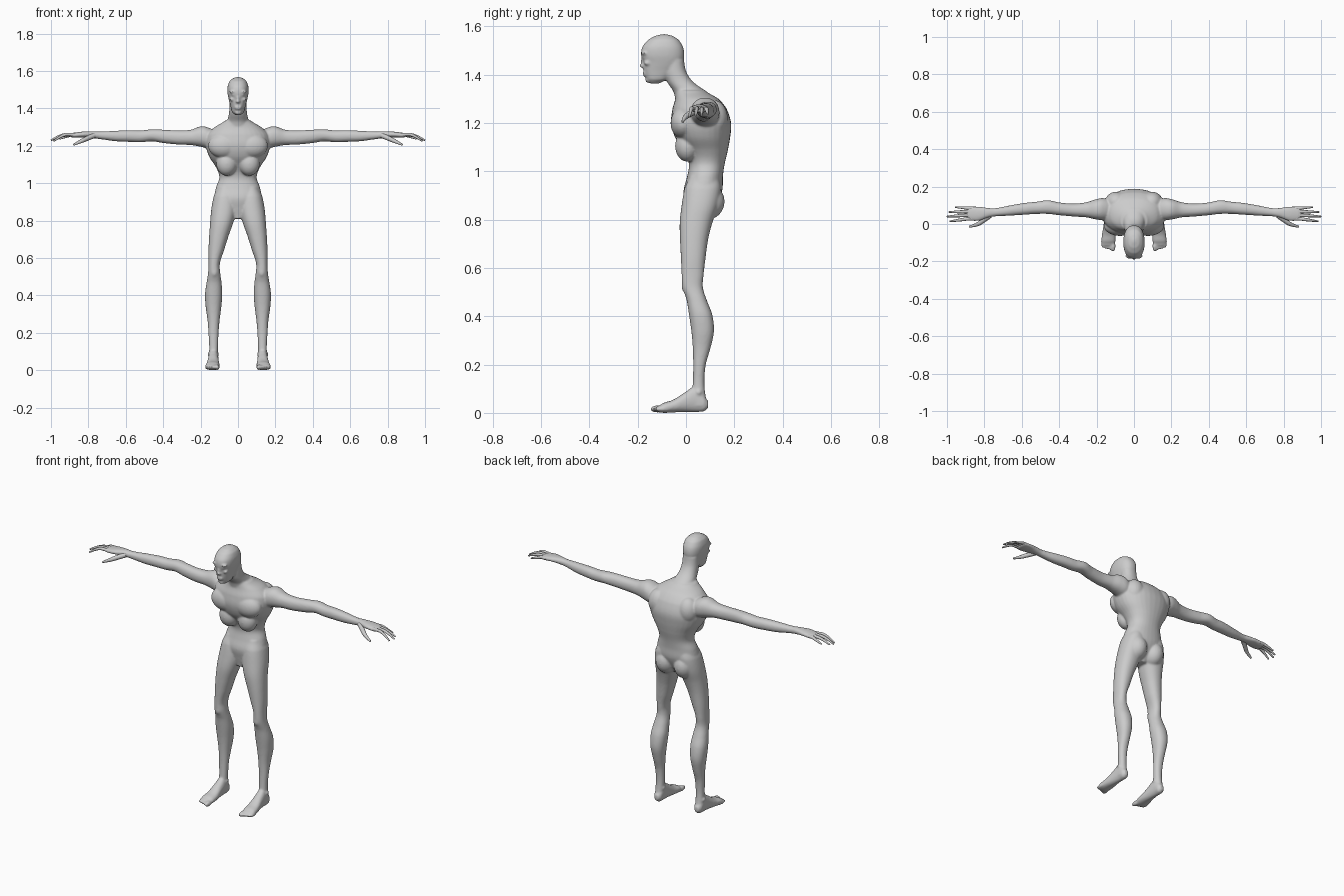
import bpy, bmesh, math
from mathutils import Matrix, Vector

cube = bpy.data.objects.get("Cube")
if cube:
    bpy.data.objects.remove(cube)

skin = bpy.data.materials.new("pale_grey_skin")
skin.use_nodes = True
GREY = (0.6, 0.6, 0.6, 1)
skin.diffuse_color = GREY
skin.node_tree.nodes["Principled BSDF"].inputs["Base Color"].default_value = GREY

AXES = {"z": (2, 0, 1), "x": (0, 1, 2), "y": (1, 0, 2)}


def smooth_value(a, b, c, d, t):
    """Cubic blend between b and c."""
    return b + 0.5 * t * (c - a + t * (2 * a - 5 * b + 4 * c - d + t * (3 * (b - c) + d - a)))


def loft(bm, axis, stations, side=1, power=2.2, steps=5, count=32):
    """Skin oval rings; each station is position, low u, high u, low v, high v."""
    rows = []
    last = len(stations) - 1
    for i in range(last):
        ends = [stations[max(0, min(last, i + k))] for k in (-1, 0, 1, 2)]
        for s in range(steps):
            t = s / steps
            row = [smooth_value(*vals, t) for vals in zip(*ends)]
            row[0] = ends[1][0] + (ends[2][0] - ends[1][0]) * t
            rows.append(row)
    rows.append(stations[-1])
    rings = []
    for pos, u0, u1, v0, v1 in rows:
        ring = []
        for k in range(count):
            a = math.tau * k / count
            cu, sv = math.cos(a), math.sin(a)
            p = [0, 0, 0]
            along, u, v = AXES[axis]
            p[along] = pos
            p[u] = (u0 + u1) / 2 + (u1 - u0) / 2 * math.copysign(abs(cu) ** (2 / power), cu)
            p[v] = (v0 + v1) / 2 + (v1 - v0) / 2 * math.copysign(abs(sv) ** (2 / power), sv)
            p[0] *= side
            ring.append(bm.verts.new(p))
        rings.append(ring)
    for a, b in zip(rings, rings[1:]):
        for k in range(count):
            n = (k + 1) % count
            bm.faces.new((a[k], a[n], b[n], b[k]))
    bm.faces.new(rings[0])
    bm.faces.new(rings[-1])


def central(rows):
    """Expand half widths into left and right limits."""
    return [(z, -w, w, front, back) for z, w, front, back in rows]


def blob(bm, centre, radii, side=1):
    x, y, z = centre
    place = Matrix.Translation((x * side, y, z)) @ Matrix.Diagonal((*radii, 1))
    bmesh.ops.create_uvsphere(bm, u_segments=24, v_segments=16, radius=1, matrix=place)


def finger(name, points, radii, side):
    curve = bpy.data.curves.new(name, "CURVE")
    curve.dimensions = "3D"
    curve.bevel_depth = 1
    curve.bevel_resolution = 3
    curve.use_fill_caps = True
    spline = curve.splines.new("NURBS")
    spline.points.add(len(points) - 1)
    spline.use_endpoint_u = True
    spline.order_u = 3
    spline.resolution_u = 6
    for point, (x, y, z), r in zip(spline.points, points, radii):
        point.co = (x * side, y, z, 1)
        point.radius = r
    ob = bpy.data.objects.new(name, curve)
    bpy.context.collection.objects.link(ob)
    curve.materials.append(skin)
    activate(ob)
    bpy.ops.object.convert(target="MESH")
    bpy.ops.object.shade_smooth_by_angle(angle=math.radians(60))


def activate(ob):
    bpy.ops.object.select_all(action="DESELECT")
    ob.select_set(True)
    bpy.context.view_layer.objects.active = ob


TORSO = central([
    (.81, .03, .01, .09), (.86, .11, 0, .125), (.92, .127, -.01, .15),
    (.98, .117, .005, .153), (1.03, .1, .012, .16), (1.08, .115, -.005, .172),
    (1.14, .153, -.045, .183), (1.2, .172, -.062, .187), (1.26, .165, -.056, .168),
    (1.3, .125, -.045, .135), (1.335, .07, -.045, .08)])
NECK = central([
    (1.27, .08, -.04, .14), (1.33, .06, -.052, .085), (1.37, .049, -.078, .03),
    (1.41, .046, -.09, .002), (1.46, .045, -.09, -.008)])
HEAD = central([
    (1.364, .016, -.15, -.11), (1.38, .032, -.164, -.075), (1.42, .042, -.176, -.035),
    (1.45, .05, -.178, -.014), (1.48, .056, -.186, -.007), (1.515, .056, -.181, -.012),
    (1.545, .046, -.157, -.03), (1.561, .028, -.128, -.055), (1.568, .008, -.1, -.08)])
LEG = [
    (.03, .108, .157, .02, .086), (.12, .107, .154, .028, .076), (.2, .104, .158, .03, .082),
    (.27, .098, .163, .028, .102), (.34, .089, .173, .022, .116), (.41, .084, .176, .012, .108),
    (.47, .088, .168, .002, .085), (.52, .095, .16, -.015, .07), (.57, .097, .158, -.018, .073),
    (.64, .075, .158, -.021, .081), (.72, .05, .154, -.025, .092), (.79, .025, .149, -.026, .11),
    (.86, .006, .143, -.018, .135), (.93, .005, .13, -.006, .145), (.98, .015, .11, .015, .135)]
FOOT = [
    (.092, .118, .145, .02, .05), (.075, .108, .155, .006, .075), (.04, .105, .158, .004, .11),
    (0, .103, .162, .004, .088), (-.05, .099, .17, .002, .056), (-.09, .099, .175, 0, .043),
    (-.115, .104, .172, .002, .03)]
ARM = [
    (.1, .03, .12, 1.18, 1.27), (.16, .02, .138, 1.185, 1.298), (.2, .024, .133, 1.195, 1.304),
    (.25, .035, .117, 1.204, 1.286), (.32, .04, .109, 1.207, 1.282), (.4, .047, .115, 1.215, 1.286),
    (.46, .054, .127, 1.224, 1.288), (.52, .054, .119, 1.219, 1.282), (.58, .05, .113, 1.221, 1.283),
    (.66, .045, .1, 1.225, 1.28), (.74, .041, .085, 1.236, 1.276), (.78, .034, .086, 1.241, 1.278),
    (.83, .017, .093, 1.245, 1.276), (.88, .017, .094, 1.243, 1.27), (.897, .024, .088, 1.248, 1.264)]

# Trunk, neck and head
bm = bmesh.new()
loft(bm, "z", TORSO)
loft(bm, "z", NECK)
loft(bm, "z", HEAD, power=2.3)
# Nose, lips and chin
blob(bm, (0, -.178, 1.452), (.008, .01, .022))
blob(bm, (0, -.18, 1.437), (.012, .013, .009))
blob(bm, (0, -.172, 1.408), (.02, .008, .005))
blob(bm, (0, -.17, 1.398), (.018, .008, .005))
blob(bm, (0, -.155, 1.378), (.018, .014, .012))

for side in (1, -1):
    # Limbs
    loft(bm, "z", LEG, side)
    loft(bm, "y", FOOT, side)
    loft(bm, "x", ARM, side)
    # Chest, lower ribs, shoulder blade, buttock
    blob(bm, (.075, -.012, 1.2), (.085, .052, .065), side)
    blob(bm, (.06, .005, 1.105), (.056, .05, .065), side)
    blob(bm, (.095, .115, 1.22), (.06, .058, .075), side)
    blob(bm, (.06, .088, .875), (.06, .072, .075), side)
    # Kneecap, ankle bone, brow and cheek
    blob(bm, (.127, .008, .525), (.024, .026, .035), side)
    blob(bm, (.132, .052, .085), (.031, .02, .02), side)
    blob(bm, (.025, -.172, 1.489), (.022, .014, .008), side)
    blob(bm, (.03, -.16, 1.448), (.015, .014, .01), side)
    # Eyeball
    blob(bm, (.024, -.171, 1.473), (.01, .01, .007), side)
    # Toes, shrinking outward
    for n in range(5):
        size = .012 if n == 0 else .0085 - .0004 * n
        blob(bm, (.111 + .0145 * n, -.118 + .005 * n, .016), (size, .03, size + .003), side)

bmesh.ops.recalc_face_normals(bm, faces=bm.faces)
mesh = bpy.data.meshes.new("body")
bm.to_mesh(mesh)
bm.free()
mesh.materials.append(skin)
body = bpy.data.objects.new("body", mesh)
bpy.context.collection.objects.link(body)

# Fuse the parts into one soft skin
activate(body)
remesh = body.modifiers.new("fuse", "REMESH")
remesh.mode = "VOXEL"
remesh.voxel_size = .005
soften = body.modifiers.new("soften", "SMOOTH")
soften.factor = .5
soften.iterations = 7
for name in ("fuse", "soften"):
    bpy.ops.object.modifier_apply(modifier=name)
bpy.ops.object.shade_smooth()

# Fingers and thumbs
FINGERS = {"index": (.028, .014, .985), "middle": (.047, .04, 1), "ring": (.066, .064, .99),
           "little": (.084, .09, .955)}
for label, side in (("left", 1), ("right", -1)):
    for n, (name, (base, tip, reach)) in enumerate(FINGERS.items()):
        mid = Vector((reach - .05, (base + tip) / 2, 1.262 - .003 * n))
        finger(f"{label}_{name}_finger",
               [(.86, base, 1.258), (.89, base, 1.26), mid, (reach, tip, 1.225 + .004 * n)],
               (.0095, .009, .0085, .004), side)
    finger(f"{label}_thumb",
           [(.77, .045, 1.255), (.81, .016, 1.238), (.84, -.006, 1.224), (.88, -.014, 1.205)],
           (.014, .013, .0105, .005), side)
